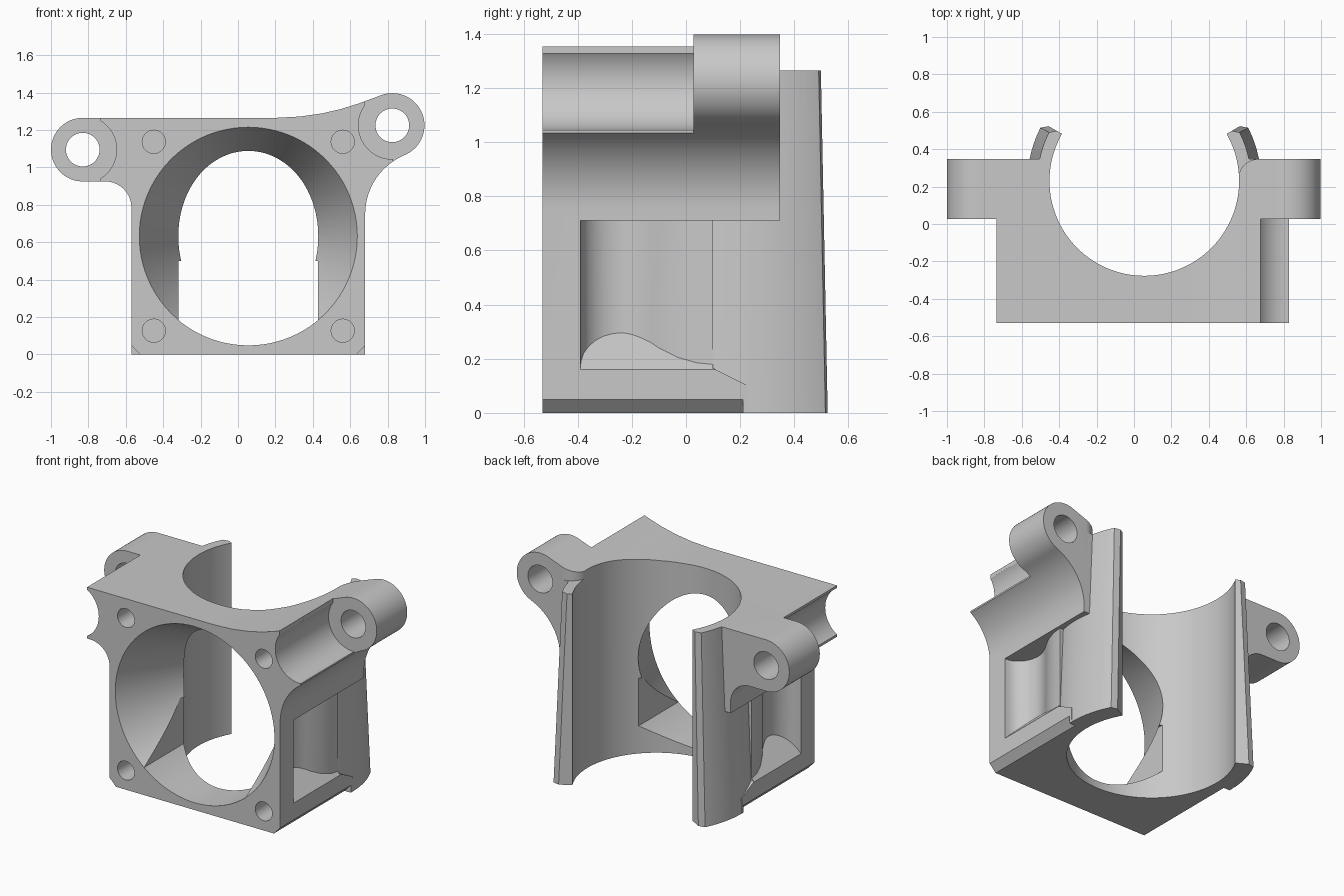
import bpy, bmesh
from math import sin, cos, radians

if "Cube" in bpy.data.objects:
    bpy.data.objects.remove(bpy.data.objects["Cube"])

CX, CY = 0.055, 0.23            # axis of the vertical bore
HALF = 0.625                    # half width of the housing
FAN_Z = 0.632                   # height of the air duct axis
FRONT, BACK = -0.53, 0.347
TOP = 1.265
LUGS = [(-0.83, 1.095), (0.825, 1.225)]

grey = bpy.data.materials.new("grey plastic")
grey.use_nodes = True
grey.diffuse_color = (0.58, 0.58, 0.58, 1)
grey.node_tree.nodes["Principled BSDF"].inputs["Base Color"].default_value = (0.58, 0.58, 0.58, 1)


def arc(cx, cy, r, a0, a1, n=32):
    """Points along an arc, angles in degrees."""
    angles = [radians(a0 + (a1 - a0) * i / n) for i in range(n + 1)]
    return [(cx + r * cos(a), cy + r * sin(a)) for a in angles]


def circle(cx, cy, r, n=96):
    return arc(cx, cy, r, 0, 360, n)[:-1]


def loft(name, first, last):
    """Closed solid between two matching loops of 3D points."""
    bm = bmesh.new()
    a = [bm.verts.new(p) for p in first]
    b = [bm.verts.new(p) for p in last]
    bm.faces.new(a)
    bm.faces.new(b[::-1])
    for i in range(len(a)):
        j = (i + 1) % len(a)
        bm.faces.new((a[i], b[i], b[j], a[j]))
    bmesh.ops.recalc_face_normals(bm, faces=bm.faces)
    mesh = bpy.data.meshes.new(name)
    bm.to_mesh(mesh)
    bm.free()
    obj = bpy.data.objects.new(name, mesh)
    bpy.context.collection.objects.link(obj)
    return obj


def along_x(name, pts, x0, x1):
    return loft(name, [(x0, y, z) for y, z in pts], [(x1, y, z) for y, z in pts])


def along_y(name, pts, y0, y1):
    return loft(name, [(x, y0, z) for x, z in pts], [(x, y1, z) for x, z in pts])


def along_z(name, pts, z0, z1):
    return loft(name, [(x, y, z0) for x, y in pts], [(x, y, z1) for x, y in pts])


def rect(x0, x1, z0, z1):
    return [(x0, z0), (x1, z0), (x1, z1), (x0, z1)]


def combine(target, tool, operation="DIFFERENCE"):
    mod = target.modifiers.new("combine", "BOOLEAN")
    mod.operation, mod.object, mod.solver = operation, tool, "EXACT"
    bpy.context.view_layer.objects.active = target
    bpy.ops.object.modifier_apply(modifier=mod.name)
    bpy.data.objects.remove(tool)


# Housing silhouette with both lug arms
outline = [(CX - HALF, 0)]
outline += arc(-0.71, 0.785, 0.14, 0, 90, 16)
outline += arc(*LUGS[0], 0.17, 270, 90)
outline += [(0.2, TOP), (0.33, 1.272), (0.45, 1.289), (0.55, 1.312), (0.64, 1.34)]
outline += arc(*LUGS[1], 0.172, 114, -67.5)
outline += arc(1.022, 0.75, 0.342, 112.5, 180, 20)[1:]
outline += [(CX + HALF, 0)]
housing = along_y("fan_mount_housing", outline, FRONT, BACK)

# Side pockets with sloping floors
pocket = [(-0.39, -0.05), (-0.39, 0), (-0.388, 0.03), (-0.378, 0.06), (-0.36, 0.085),
          (-0.335, 0.107), (-0.305, 0.123), (-0.27, 0.133), (-0.235, 0.136), (-0.2, 0.13),
          (-0.165, 0.117), (-0.13, 0.1), (-0.1, 0.08), (-0.03, 0.045), (0.04, 0.025),
          (0.11, 0.018), (0.11, -0.05)]
for side in (-1, 1):
    wall = CX + side * HALF
    combine(housing, loft("pocket",
                          [(wall - side * d, y, 0.16 + d) for y, d in pocket],
                          [(wall - side * d, y, 0.71) for y, d in pocket]))

# Below the arms the rear is only the tapered round clip wall
rear = [(CY, -0.1), (CY, 0.1), (0.1, 0.165), (0.1, 0.71), (0.6, 0.71), (0.6, -0.1)]
combine(housing, along_x("rear_cut", rear, -1.2, 1.2))
clip = loft("clip_wall",
            [(x, y, 0) for x, y in circle(CX, CY, HALF - 0.001)],
            [(x, y, TOP) for x, y in circle(CX, CY, 0.572)])
combine(clip, along_y("clip_front_limit", rect(-2, 2, -1, 2), -2, -0.02))
combine(housing, clip, "UNION")

# Rounded inner end of the raised arm
corner = [(0.45, 0.24)] + arc(0.665, 0.24, 0.107, 180, 90, 16) + [(0.665, 0.6), (0.45, 0.6)]
combine(housing, along_z("arm_rounding", corner, TOP, 1.6))

# Vertical bore, then the opening between the clip ends with bevelled outer corners
combine(housing, along_z("bore", circle(CX, CY, 0.507, 128), -0.1, 1.6))


def opening(r, z):
    c, s = r * cos(radians(29.8)), r * sin(radians(29.8))
    half = [(c, s), (c + 0.5, s - 0.1)]
    pts = [(0, 0)] + half + [(0, 1.5)] + [(-x, y) for x, y in half[::-1]]
    return [(CX + x, CY + y, z) for x, y in pts]


combine(housing, loft("clip_opening", opening(0.594, -0.1), opening(0.53, 1.5)))

# Air duct: straight slot in the lower half, and a cone from the fan circle
slope = 0.5
slot = along_y("duct_slot", circle(CX, FAN_Z, 0.5835), FRONT - 0.04, 0.1)
combine(slot, along_y("slot_limit", rect(CX - 0.372, CX + 0.372, -0.2, 0.5), -1, 1), "INTERSECT")
combine(housing, slot)
r0, r1 = 0.583 + 0.05 * slope, 0.583 - 0.6 * slope
combine(housing, loft("duct_cone",
                      [(x, FRONT - 0.05, z) for x, z in circle(CX, FAN_Z, r0)],
                      [(x, FRONT + 0.6, z) for x, z in circle(CX, FAN_Z, r1)]))

# Chamfers along the base
for side in (-1, 1):
    wall = CX + side * HALF
    bevel = [(wall - side * 0.065, -0.02), (wall + side * 0.02, -0.02), (wall + side * 0.02, 0.07)]
    combine(housing, along_y("base_chamfer", bevel, -0.6, 0.21))

# Lug holes, and clearance for the screws in front of the lugs
for x, z in LUGS:
    combine(housing, along_y("lug_clearance", circle(x, z, 0.181), -0.6, 0.028))
    combine(housing, along_y("lug_hole", circle(x, z, 0.09, 48), -0.1, 0.5))

# Blunt the thin tips left beside the clearances
for tip in (rect(-1.1, -0.735, 0.85, 1.35), rect(0.675, 1.1, 1.28, 1.5), rect(0.83, 1.1, 0.95, 1.1)):
    combine(housing, along_y("tip_trim", tip, -0.6, 0.028))

# Blind fan screw holes
for sx in (-1, 1):
    for sz in (-1, 1):
        hole = circle(CX + sx * 0.505, FAN_Z + sz * 0.505, 0.062, 32)
        combine(housing, along_y("screw_hole", hole, -0.6, FRONT + 0.17))

# Finish
housing.data.materials.clear()
housing.data.materials.append(grey)
for poly in housing.data.polygons:
    poly.material_index = 0
bpy.ops.object.select_all(action="DESELECT")
housing.select_set(True)
bpy.context.view_layer.objects.active = housing
bpy.ops.object.shade_smooth_by_angle(angle=radians(30))
